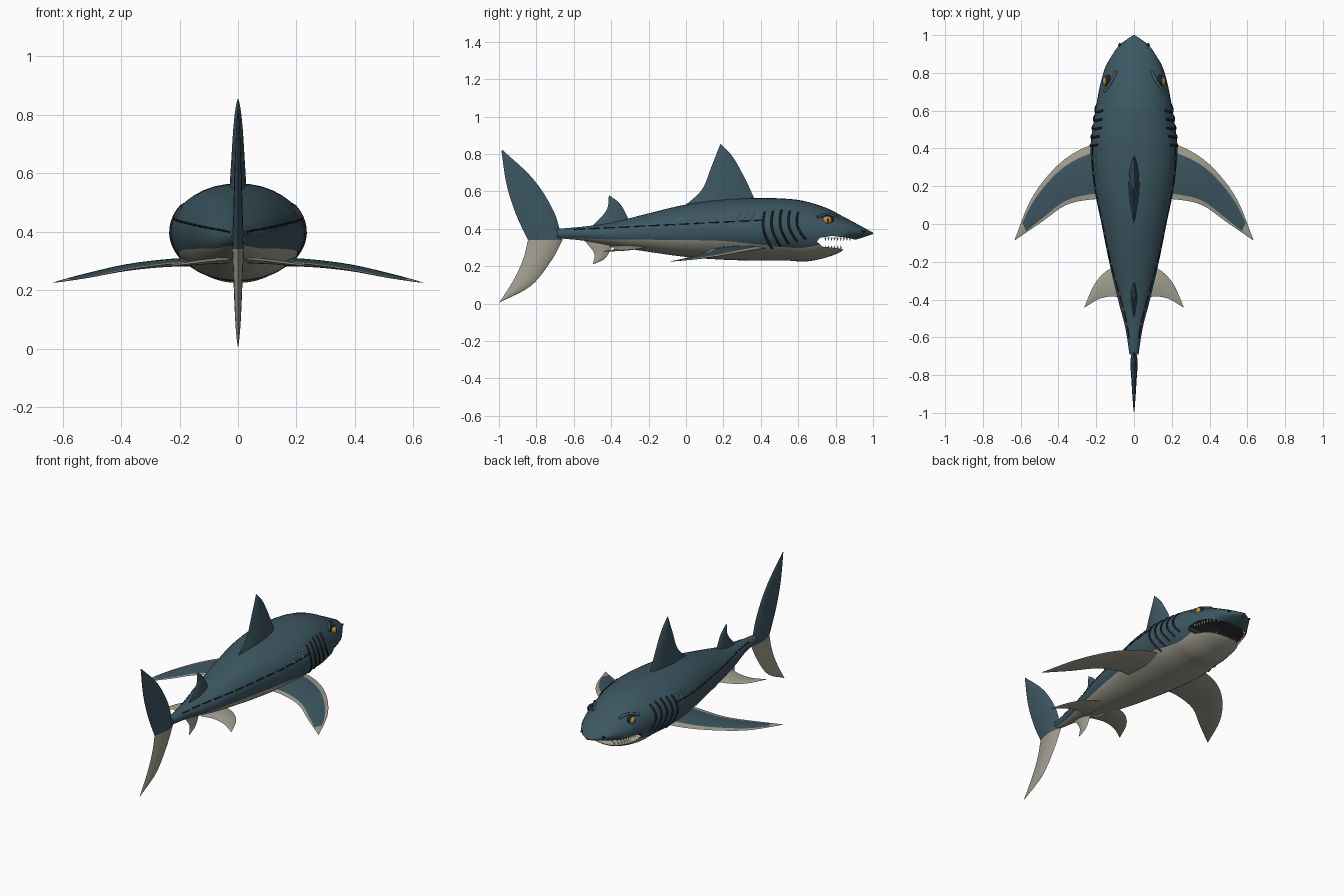
import bpy, bmesh, math
from mathutils import Vector

if "Cube" in bpy.data.objects:
    bpy.data.objects.remove(bpy.data.objects["Cube"])


def material(name, rgb):
    m = bpy.data.materials.new(name)
    m.use_nodes = True
    m.diffuse_color = (*rgb, 1)
    m.node_tree.nodes["Principled BSDF"].inputs["Base Color"].default_value = (*rgb, 1)
    return m


TEAL = material("slate teal", (0.045, 0.095, 0.12))
CREAM = material("pale belly", (0.36, 0.35, 0.28))
DARK = material("dark lines", (0.01, 0.018, 0.022))
MOUTH = material("mouth lining", (0.035, 0.035, 0.035))
AMBER = material("amber iris", (0.6, 0.25, 0.03))
WHITE = material("tooth white", (0.8, 0.8, 0.74))


def smooth(ob, degrees=40):
    bpy.ops.object.select_all(action="DESELECT")
    ob.select_set(True)
    bpy.context.view_layer.objects.active = ob
    bpy.ops.object.shade_smooth_by_angle(angle=math.radians(degrees))


def make(name, bm, mats):
    bmesh.ops.recalc_face_normals(bm, faces=bm.faces)
    me = bpy.data.meshes.new(name)
    bm.to_mesh(me)
    bm.free()
    for m in mats:
        me.materials.append(m)
    ob = bpy.data.objects.new(name, me)
    bpy.context.collection.objects.link(ob)
    return ob


def spline(points, keys, t):
    """Smooth interpolation of vectors through their keys."""
    i = max(j for j in range(len(keys) - 1) if j == 0 or keys[j] <= t)

    def slope(k):
        a, b = max(k - 1, 0), min(k + 1, len(keys) - 1)
        return (points[b] - points[a]) / (keys[b] - keys[a])
    d = keys[i + 1] - keys[i]
    u = (t - keys[i]) / d
    return (points[i] * (2 * u**3 - 3 * u**2 + 1) + slope(i) * d * (u**3 - 2 * u**2 + u)
            + points[i + 1] * (3 * u**2 - 2 * u**3) + slope(i + 1) * d * (u**3 - u**2))


# Body stations: y, top, bottom, half width, height of the colour line
STATIONS = [
    (-.69, .40, .35, .024, .355), (-.55, .412, .337, .046, .35), (-.4, .433, .31, .085, .343),
    (-.2, .483, .277, .132, .342), (0, .53, .25, .172, .34), (.2, .557, .235, .212, .335),
    (.4, .565, .23, .23, .315), (.55, .56, .23, .213, .30), (.64, .547, .225, .198, .30),
    (.76, .508, .25, .174, .325), (.84, .466, .285, .148, .325), (.88, .445, .33, .125, .34),
    (.95, .407, .355, .075, .36), (1, .38, .372, .004, .374)]
KEYS = [s[0] for s in STATIONS]
SECTIONS = [Vector(s[1:]) for s in STATIONS]


def surface(y, z, side=1, out=0.0):
    top, bottom, w, _ = spline(SECTIONS, KEYS, y)
    k = (z - (top + bottom) / 2) / ((top - bottom) / 2)
    return Vector((side * (w * math.sqrt(max(0, 1 - k * k)) + out), y, z))


def build_body(rings=80, upper=12, lower=8):
    bm = bmesh.new()
    loops = []
    for r in range(rings + 1):
        y = KEYS[0] + (KEYS[-1] - KEYS[0]) * r / rings
        top, bottom, w, line = spline(SECTIONS, KEYS, y)
        mid, h = (top + bottom) / 2, (top - bottom) / 2
        split = math.asin(max(-.95, min(.9, (line - mid) / h)))
        q = math.pi / 2
        half = [q + (split - q) * i / upper for i in range(upper)]
        half += [split + (-q - split) * i / lower for i in range(lower + 1)]
        ring = [(math.cos(a), math.sin(a)) for a in half]
        ring += [(-c, s) for c, s in reversed(ring[1:-1])]
        loops.append([bm.verts.new((w * c, y, mid + h * s)) for c, s in ring])
    n = len(loops[0])
    for a, b in zip(loops, loops[1:]):
        for i in range(n):
            j = (i + 1) % n
            f = bm.faces.new((a[i], a[j], b[j], b[i]))
            belly = upper <= i < n - upper
            f.material_index = int(belly and a[0].co.y < .865)
    bm.faces.new(loops[0])
    bm.faces.new(loops[-1])
    return make("body", bm, (TEAL, CREAM, MOUTH))


body = build_body()

# Open mouth cut right through the head, with a pale floor
bm = bmesh.new()
outline = [(.70, .332), (.715, .352), (.78, .362), (.87, .352), (.93, .335),
           (.93, .27), (.85, .288), (.80, .298), (.73, .305)]
face = bm.faces.new([bm.verts.new((-.4, y, z)) for y, z in outline])
tip = bmesh.ops.extrude_face_region(bm, geom=[face])["geom"]
bmesh.ops.translate(bm, vec=(.8, 0, 0), verts=[v for v in tip if isinstance(v, bmesh.types.BMVert)])
bmesh.ops.recalc_face_normals(bm, faces=bm.faces)
for f in bm.faces:
    f.material_index = 1 if f.normal.z < -.5 else 2
cutter = make("mouth_cutter", bm, (TEAL, CREAM, MOUTH))
cutter.hide_render = True
mod = body.modifiers.new("mouth", "BOOLEAN")
mod.operation, mod.solver, mod.object = "DIFFERENCE", "EXACT", cutter
bpy.context.view_layer.objects.active = body
bpy.ops.object.modifier_apply(modifier="mouth")
bpy.data.objects.remove(cutter)
smooth(body)


def fin(name, lead, trail, thick, normal, mats, patch=False, spans=18):
    """Lens-shaped fin lofted between a leading and a trailing edge."""
    bm = bmesh.new()
    lead, trail = [[Vector(p) for p in e] for e in (lead, trail)]
    keys = [i / (len(lead) - 1) for i in range(len(lead))]
    chord = [0, .04, .15, .3, .45, .6, .75, .9, 1]
    normal = Vector(normal)
    loops = []
    for r in range(spans + 1):
        s = min(r / spans, .995)
        a, b = spline(lead, keys, s), spline(trail, keys, s)
        t = thick * (1 - s) ** .6
        up = [a.lerp(b, u) + normal * t * math.sin(math.pi * u ** .8) for u in chord]
        down = [a.lerp(b, u) - normal * t * math.sin(math.pi * u ** .8) for u in chord[-2:0:-1]]
        loops.append([bm.verts.new(p) for p in up + down])
    n, c = len(loops[0]), len(chord)
    for r, (a, b) in enumerate(zip(loops, loops[1:])):
        for i in range(n):
            j = (i + 1) % n
            f = bm.faces.new((a[i], a[j], b[j], b[i]))
            f.material_index = int(patch and 2 <= i < c - 2 and r < spans * .88)
    bm.faces.new(loops[0])
    bm.faces.new(loops[-1])
    ob = make(name, bm, mats)
    smooth(ob, 50)
    return ob


def upright(name, lead, trail, thick, mat):
    fin(name, [(0, *p) for p in lead], [(0, *p) for p in trail], thick, (1, 0, 0), [mat])


# Fins on the centre line
upright("dorsal_fin", [(.375, .54), (.32, .66), (.25, .785), (.185, .855)],
        [(-.01, .52), (.085, .61), (.135, .73), (.183, .852)], .03, TEAL)
upright("second_dorsal_fin", [(-.30, .44), (-.35, .53), (-.41, .58)],
        [(-.5, .415), (-.425, .50), (-.412, .577)], .016, TEAL)
upright("anal_fin", [(-.39, .32), (-.43, .245), (-.495, .21)],
        [(-.54, .335), (-.492, .27), (-.497, .212)], .012, CREAM)
upright("tail_upper_lobe", [(-.66, .34), (-.71, .50), (-.82, .67), (-.985, .825)],
        [(-.845, .34), (-.91, .48), (-.96, .64), (-.987, .82)], .02, TEAL)
upright("tail_lower_lobe", [(-.66, .34), (-.72, .23), (-.83, .095), (-1, .005)],
        [(-.845, .34), (-.87, .24), (-.92, .13), (-.997, .007)], .02, CREAM)

# Paired fins
for side, label in ((1, "left"), (-1, "right")):
    def paired(points):
        return [(side * x, y, z) for x, y, z in points]
    fin(label + "_pectoral_fin",
        paired([(.10, .44, .30), (.25, .41, .295), (.40, .315, .28), (.54, .14, .25), (.635, -.09, .225)]),
        paired([(.08, .13, .295), (.22, .13, .29), (.36, .10, .272), (.49, .01, .247), (.633, -.088, .225)]),
        .016, (0, 0, 1), [CREAM, TEAL], True)
    fin(label + "_pelvic_fin",
        paired([(.05, -.21, .30), (.14, -.245, .295), (.21, -.32, .287), (.265, -.445, .28)]),
        paired([(.02, -.41, .305), (.10, -.385, .298), (.18, -.395, .288), (.263, -.443, .28)]),
        .011, (0, 0, 1), [CREAM])


def strokes(name, paths, radius, mat):
    """Thin tubes lying on the skin."""
    cu = bpy.data.curves.new(name, "CURVE")
    cu.dimensions, cu.bevel_depth, cu.bevel_resolution = "3D", radius, 1
    cu.use_fill_caps = True
    cu.materials.append(mat)
    for path in paths:
        sp = cu.splines.new("POLY")
        sp.points.add(len(path) - 1)
        for p, co in zip(sp.points, path):
            p.co = (*co, 1)
    ob = bpy.data.objects.new(name, cu)
    bpy.context.collection.objects.link(ob)
    bpy.ops.object.select_all(action="DESELECT")
    ob.select_set(True)
    bpy.context.view_layer.objects.active = ob
    bpy.ops.object.convert(target="MESH")


def ball(name, centre, scale, mat):
    bm = bmesh.new()
    bmesh.ops.create_uvsphere(bm, u_segments=16, v_segments=10, radius=1)
    bmesh.ops.scale(bm, vec=scale, verts=bm.verts)
    bmesh.ops.translate(bm, vec=centre, verts=bm.verts)
    smooth(make(name, bm, [mat]))


# Skin details and eyes
for side, label in ((1, "left"), (-1, "right")):
    gills = []
    for g in range(5):
        y0, low, high = .42 + g * .045, .295 + g * .012, .5 - abs(g - 2) * .005
        gills.append([surface(y0 - .025 * math.sin(math.pi * i / 10) + .004 * i,
                              high + (low - high) * i / 10, side) for i in range(11)])
    strokes(label + "_gill_slits", gills, .006, DARK)
    dashes = [[surface(y, .427 + .05 * y, side) for y in (-.6 + k * .08 + i * .015 for i in range(5))]
              for k in range(13)]
    strokes(label + "_side_line", dashes, .0035, DARK)
    scars = [[surface(.26 + k * .04 + .03 * u, .44 + .045 * u, side) for u in (0, .5, 1)] for k in range(3)]
    strokes(label + "_scratches", scars, .002, CREAM)
    ball(label + "_eye_rim", surface(.755, .447, side, -.012), (.02, .034, .028), DARK)
    ball(label + "_eye", surface(.755, .445, side, -.006), (.022, .026, .023), AMBER)
    ball(label + "_pupil", surface(.758, .445, side, .011), (.007, .008, .013), DARK)
    brow = [surface(.70 + .022 * i, .462 + .014 * math.sin(math.pi * i / 5), side) for i in range(6)]
    strokes(label + "_brow", [brow], .009, TEAL)
    ball(label + "_nostril", surface(.945, .388, side, -.002), (.008, .014, .007), DARK)

# Teeth along both jaws
bm = bmesh.new()
for side in (1, -1):
    for k in range(9):
        y = .745 + k * .0165
        for z, drop in ((.354, -.02), (.293, .02)):
            if drop > 0 and y > .84:
                continue
            base = surface(y, z, side, -.012)
            cone = bmesh.ops.create_cone(bm, segments=6, radius1=.006, radius2=0, depth=abs(drop), cap_ends=True)
            for v in cone["verts"]:
                v.co.z *= math.copysign(1, drop)
                v.co += base + Vector((0, 0, drop / 2))
make("teeth", bm, [WHITE])
